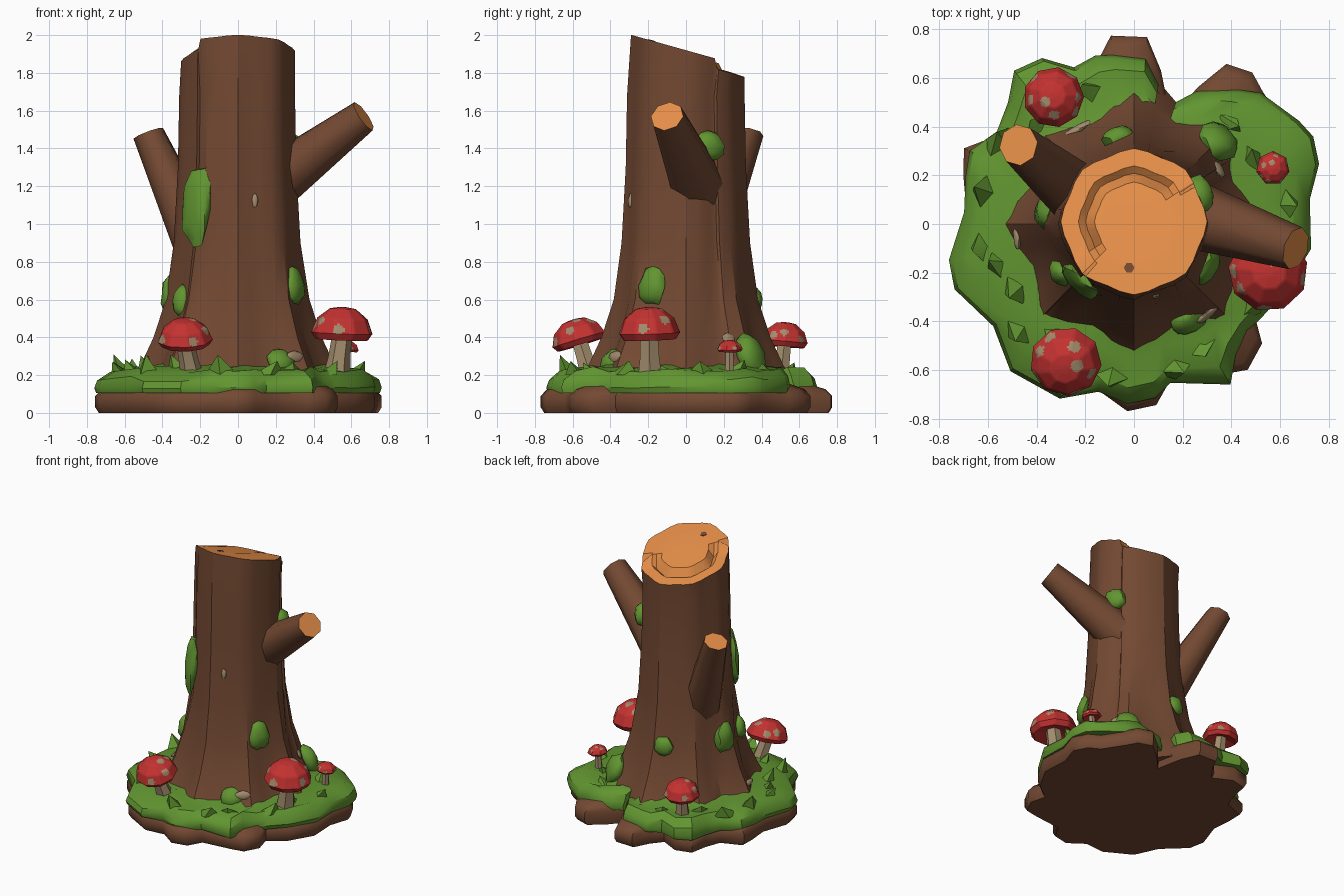
import bpy, bmesh, math, random
from mathutils import Vector, Matrix

if "Cube" in bpy.data.objects:
    bpy.data.objects.remove(bpy.data.objects["Cube"])

random.seed(4)


def material(name, rgb):
    m = bpy.data.materials.new(name)
    m.diffuse_color = (*rgb, 1)
    m.use_nodes = True
    m.node_tree.nodes["Principled BSDF"].inputs["Base Color"].default_value = m.diffuse_color
    return m


BARK = material("bark brown", (0.17, 0.066, 0.032))
WOOD = material("cut wood orange", (0.78, 0.27, 0.065))
MOSS = material("moss green", (0.12, 0.30, 0.03))
RED = material("cap red", (0.55, 0.032, 0.03))
TAN = material("stem tan", (0.36, 0.26, 0.15))


def finish(name, bm, mats, smooth=None):
    bmesh.ops.recalc_face_normals(bm, faces=bm.faces)
    me = bpy.data.meshes.new(name)
    bm.to_mesh(me)
    bm.free()
    for m in mats:
        me.materials.append(m)
    ob = bpy.data.objects.new(name, me)
    bpy.context.collection.objects.link(ob)
    if smooth:
        bpy.ops.object.select_all(action='DESELECT')
        ob.select_set(True)
        bpy.context.view_layer.objects.active = ob
        bpy.ops.object.shade_smooth_by_angle(angle=math.radians(smooth))
    return ob


def loft(bm, rings, mats=None, caps=(0, 0)):
    """Skin a list of closed rings; mats gives a material index per band."""
    vs = [[bm.verts.new(p) for p in ring] for ring in rings]
    n = len(vs[0])
    for k in range(len(vs) - 1):
        for i in range(n):
            j = (i + 1) % n
            f = bm.faces.new((vs[k][i], vs[k][j], vs[k + 1][j], vs[k + 1][i]))
            f.material_index = mats[k] if mats else 0
    bm.faces.new(vs[0][::-1]).material_index = caps[0]
    bm.faces.new(vs[-1]).material_index = caps[1]


def polar(deg, r, z):
    a = math.radians(deg)
    return Vector((r * math.cos(a), r * math.sin(a), z))


# trunk profile: height, radius, depth of the root lobes
PROFILE = [(0.05, 0.58, 0.07), (0.15, 0.54, 0.06), (0.25, 0.48, 0.035), (0.4, 0.415, 0.03),
           (0.6, 0.36, 0.02), (0.9, 0.325, 0.01), (1.3, 0.305, 0.008), (1.68, 0.298, 0.008)]


def trunk_r(deg, z):
    lobe = math.cos(math.radians(8 * deg))
    for (z0, r0, a0), (z1, r1, a1) in zip(PROFILE, PROFILE[1:]):
        if z <= z1:
            t = max(0, (z - z0) / (z1 - z0))
            return r0 + (r1 - r0) * t + (a0 + (a1 - a0) * t) * lobe
    return PROFILE[-1][1] + PROFILE[-1][2] * lobe


# trunk: slanted top, with the back part broken off a step lower
def cut_z(y):
    return 1.92 - 0.28 * y


def top_point(d, s, drop, lo=31, hi=227):
    p = polar(d, (trunk_r(d, 1.9) - 0.005) * s, 0) + Vector((0, 0.01, 0))
    p.z = cut_z(p.y) - (drop if lo < d < hi else 0.0)
    return p


SPLITS = (29.5, 32.5, 225.5, 228.5)
angles = sorted([i * 11.25 for i in range(32)] + list(SPLITS))
bark_r = {d: -0.02 if d in SPLITS else random.uniform(-0.008, 0.008) for d in angles}
rings = [[polar(d, trunk_r(d, z) + bark_r[d] * (0.4 if z < 0.8 else 1), z) for d in angles]
         for z, _, _ in PROFILE]
rings += [[top_point(d, 1, 0.055) for d in angles],
          [top_point(d, 0.76, 0.05, 40, 215) for d in angles],
          [top_point(d, 0.66, 0.08, 40, 215) for d in angles],
          [top_point(d, 0.54, 0.02, 40, 215) for d in angles]]
bm = bmesh.new()
loft(bm, rings, [0] * 8 + [1] * 3, caps=(0, 1))
finish("trunk", bm, [BARK, WOOD], 30)

# dark fleck on the cut wood
bm = bmesh.new()
loft(bm, [[Vector((-0.02, -0.18, cut_z(-0.18 + o.y) + dz)) + o
           for o in (polar(60 * i, 0.022, 0) for i in range(6))] for dz in (-0.005, 0.003)])
finish("wood_fleck", bm, [BARK])


# sawn branches: the end ring is slid along the axis onto the cut plane
def branch(name, a, b, r0, r1, cut, sides=8):
    a, b, cut = Vector(a), Vector(b), Vector(cut)
    axis = b - a
    q = axis.to_track_quat('Z', 'Y')
    rs = [[a.lerp(b, t) + q @ polar(360 * i / sides, r, 0) for i in range(sides)]
          for t, r in ((0, r0), (0.5, r0 * 0.5 + r1 * 0.5), (1, r1))]
    rs[-1] = [p - axis * ((p - b).dot(cut) / axis.dot(cut)) for p in rs[-1]]
    m = bmesh.new()
    loft(m, rs, caps=(0, 1))
    finish(name, m, [BARK, WOOD], 50)


branch("right_branch", (0.05, 0.10, 1.11), (0.665, -0.1, 1.57), 0.165, 0.09, (0.8, -0.25, 0.55))
branch("left_branch", (-0.17, 0.07, 0.80), (-0.475, 0.325, 1.48), 0.14, 0.084, (-0.28, 0.1, 0.75))

# outline by angle: degrees, moss radius, root base radius
OUTLINE = [(80, .58, .64), (86, .68, .77), (97, .70, .78), (103, .71, .68), (111, .69, .62),
           (119, .78, .74), (128, .80, .78), (136, .72, .70), (146, .68, .66), (156, .74, .765),
           (164, .72, .73), (176, .70, .69), (191, .775, .77), (200, .785, .78), (216, .715, .71),
           (230, .79, .77), (247, .78, .76), (258, .705, .70), (268, .74, .77), (277, .72, .75),
           (283, .67, .66), (301, .77, .72), (308, .68, .76), (317, .64, .72), (323, .65, .62),
           (336, .68, .68), (352, .735, .73), (368, .73, .72), (378, .80, .80), (386, .82, .79),
           (392, .80, .74), (406, .75, .76), (412, .70, .79), (420, .64, .76), (425, .60, .62),
           (431, .53, .46)]

# root base: lobed slab
bm = bmesh.new()
loft(bm, [[polar(d, b * s, z) for d, _, b in OUTLINE] for s, z in
          ((0.975, 0), (1, 0.03), (1, 0.09), (0.955, 0.125), (0.68, 0.19))])
finish("root_base", bm, [BARK], 50)

# moss carpet: sweep of a cushion section, open at the back gap
bm = bmesh.new()
sections = []
for d, r, _ in OUTLINE:
    ri = min(trunk_r(d, 0.25) - 0.04, r - 0.08)
    h = random.uniform(-0.015, 0.02)
    sections.append([polar(d, ri, 0.10), polar(d, r - 0.01, 0.105), polar(d, r, 0.135 + h * 0.4),
                     polar(d, r - 0.015, 0.18 + h), polar(d, r * 0.75 + ri * 0.25, 0.225 + h),
                     polar(d, r * 0.35 + ri * 0.65, 0.235 - h), polar(d, ri, 0.255 + h)])
loft(bm, sections)
finish("moss_carpet", bm, [MOSS], 35)

# grass tufts standing on the carpet
bm = bmesh.new()
for d in (188, 198, 208, 222, 236, 262, 285, 299, 325, 348, 8, 27, 48, 108, 135, 150, 168):
    c = polar(d, random.uniform(0.54, 0.64), 0.20)
    tip = c + polar(d + random.uniform(-70, 70), 0.06, random.uniform(0.06, 0.11))
    ring = [bm.verts.new(c + polar(d + 90 * k, (0.06, 0.09)[k % 2], 0)) for k in range(4)]
    t = bm.verts.new(tip)
    for k in range(4):
        bm.faces.new((ring[k], ring[(k + 1) % 4], t))
finish("grass_tufts", bm, [MOSS], 40)


# clumps on the bark: angle, height, half width, half height, thickness
def clump(name, d, z, w, h, t, mat):
    bm = bmesh.new()
    bmesh.ops.create_icosphere(bm, subdivisions=2, radius=1)
    for v in bm.verts:
        v.co *= random.uniform(0.86, 1.1)
    lean = 0.4 if z < 0.5 else 0.1
    bm.transform(Matrix.Translation(polar(d, trunk_r(d, z), z)) @ Matrix.Rotation(math.radians(d), 4, 'Z')
                 @ Matrix.Rotation(-lean, 4, 'Y') @ Matrix.Diagonal((t, w, h, 1)))
    finish(name, bm, [mat], 50)


for c in ((227, 1.09, 0.095, 0.22, 0.04), (329, 0.67, 0.08, 0.105, 0.045),
          (214, 0.59, 0.06, 0.085, 0.045), (171, 0.63, 0.08, 0.11, 0.05),
          (100, 0.60, 0.07, 0.07, 0.045), (24, 1.41, 0.085, 0.08, 0.06),
          (44, 0.31, 0.09, 0.115, 0.06), (300, 0.27, 0.08, 0.07, 0.05)):
    clump("bark_moss", *c, MOSS)
for c in ((287, 1.125, 0.017, 0.04, 0.012), (122, 0.29, 0.07, 0.025, 0.015), (309, 0.30, 0.06, 0.03, 0.012),
          (33, 0.39, 0.04, 0.035, 0.012), (187, 0.28, 0.05, 0.02, 0.012)):
    clump("bare_bark_patch", *c, TAN)


# mushrooms: stem plus faceted cap whose spots are coloured faces
def mushroom(name, foot, rim, axis, r, h, sides=9):
    foot, rim = Vector(foot), Vector(rim)
    q = Vector(axis).to_track_quat('Z', 'Y')
    bm = bmesh.new()
    loft(bm, [[foot.lerp(rim, t) + polar(60 * i, r * s, 0) for i in range(6)]
              for t, s in ((0, 0.45), (0.5, 0.36), (1.1, 0.32))])
    finish(name + "_stem", bm, [TAN], 50)
    bm = bmesh.new()
    loft(bm, [[Vector(polar(360 * i / sides, r * s, h * z)) for i in range(sides)]
              for s, z in ((0.25, 0.12), (0.86, -0.08), (1, 0.14), (0.82, 0.62), (0.42, 0.95), (0.12, 1.0))],
         caps=(1, 0))
    bmesh.ops.subdivide_edges(bm, edges=bm.edges[:], cuts=6, use_grid_fill=True)
    spots = [polar(k * 137.5 + 20, r * s, h * z) for k, (s, z) in enumerate(
        ((0.35, 0.97), (0.85, 0.55), (0.92, 0.35), (0.65, 0.78), (0.95, 0.3), (0.8, 0.62), (0.9, 0.4)))]
    for f in bm.faces:
        c = f.calc_center_median()
        if min((c - s).length for s in spots) < 0.18 * r:
            f.material_index = 1
    bm.transform(Matrix.Translation(rim) @ q.to_matrix().to_4x4())
    finish(name + "_cap", bm, [RED, TAN], 45)


mushroom("front_mushroom", (-0.24, -0.50, 0.18), (-0.28, -0.56, 0.37), (-0.03, -0.3, 1), 0.148, 0.13)
mushroom("right_mushroom", (0.52, -0.19, 0.18), (0.55, -0.195, 0.40), (0.04, -0.03, 1), 0.165, 0.16)
mushroom("back_mushroom", (-0.32, 0.50, 0.18), (-0.33, 0.52, 0.36), (-0.03, 0.08, 1), 0.125, 0.12)
mushroom("small_mushroom", (0.56, 0.23, 0.18), (0.57, 0.23, 0.33), (0.1, 0, 1), 0.07, 0.055, 7)
